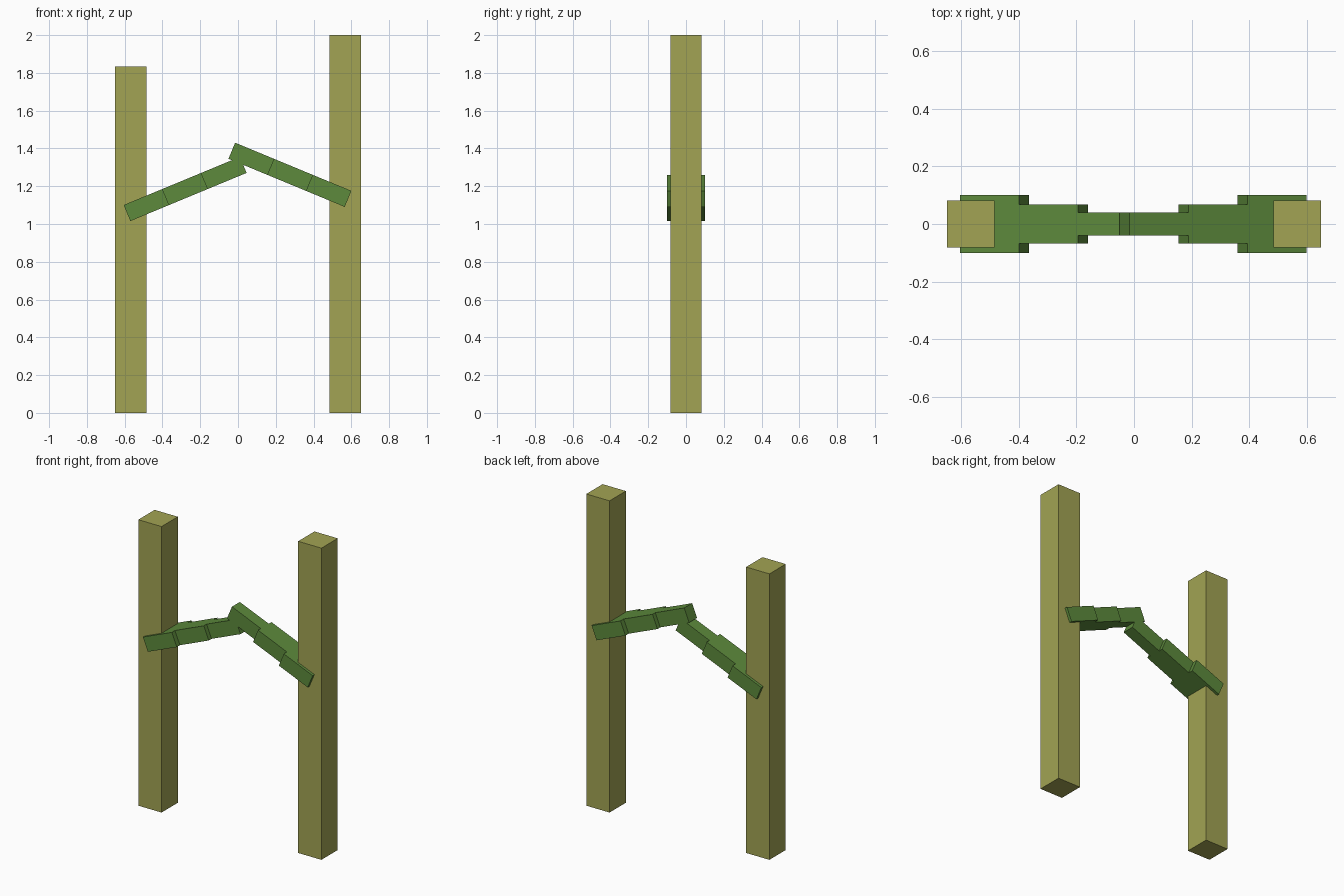
import bpy
import math
from mathutils import Matrix

if "Cube" in bpy.data.objects:
    bpy.data.objects.remove(bpy.data.objects["Cube"])


def material(name, rgb):
    m = bpy.data.materials.new(name)
    m.diffuse_color = (*rgb, 1.0)
    m.use_nodes = True
    m.node_tree.nodes["Principled BSDF"].inputs["Base Color"].default_value = m.diffuse_color
    return m


WOOD = material("olive_wood", (0.36, 0.37, 0.087))
LEAF = material("stem_green", (0.109, 0.254, 0.045))


def box(name, centre, size, mat, tilt=0.0):
    """Box of the given size, tilted in the xz plane."""
    bpy.ops.mesh.primitive_cube_add(size=1)
    ob = bpy.context.object
    ob.name = name
    ob.data.transform(Matrix.Rotation(-tilt, 4, 'Y') @ Matrix.Diagonal((*size, 1)))
    ob.location = centre
    ob.data.materials.append(mat)
    return ob


# Upright posts
POST = 0.165
for name, x, h in (("left_post", -0.5675, 1.835), ("right_post", 0.5675, 2.0)):
    box(name, (x, 0, h / 2), (POST, POST, h), WOOD)

# Stepped arms that narrow as they rise towards the middle
ANGLE = math.radians(22.5)
STEP, THICK = 0.222, 0.092
for side, sign, x0, z0 in (("left", 1, -0.5875, 1.058), ("right", -1, 0.5825, 1.133)):
    for i, width in enumerate((0.20, 0.136, 0.08)):
        d = STEP * (i + 0.5)
        centre = (x0 + sign * d * math.cos(ANGLE), 0, z0 + d * math.sin(ANGLE))
        box(f"{side}_arm_section_{i + 1}", centre, (STEP, width, THICK), LEAF, sign * ANGLE)
